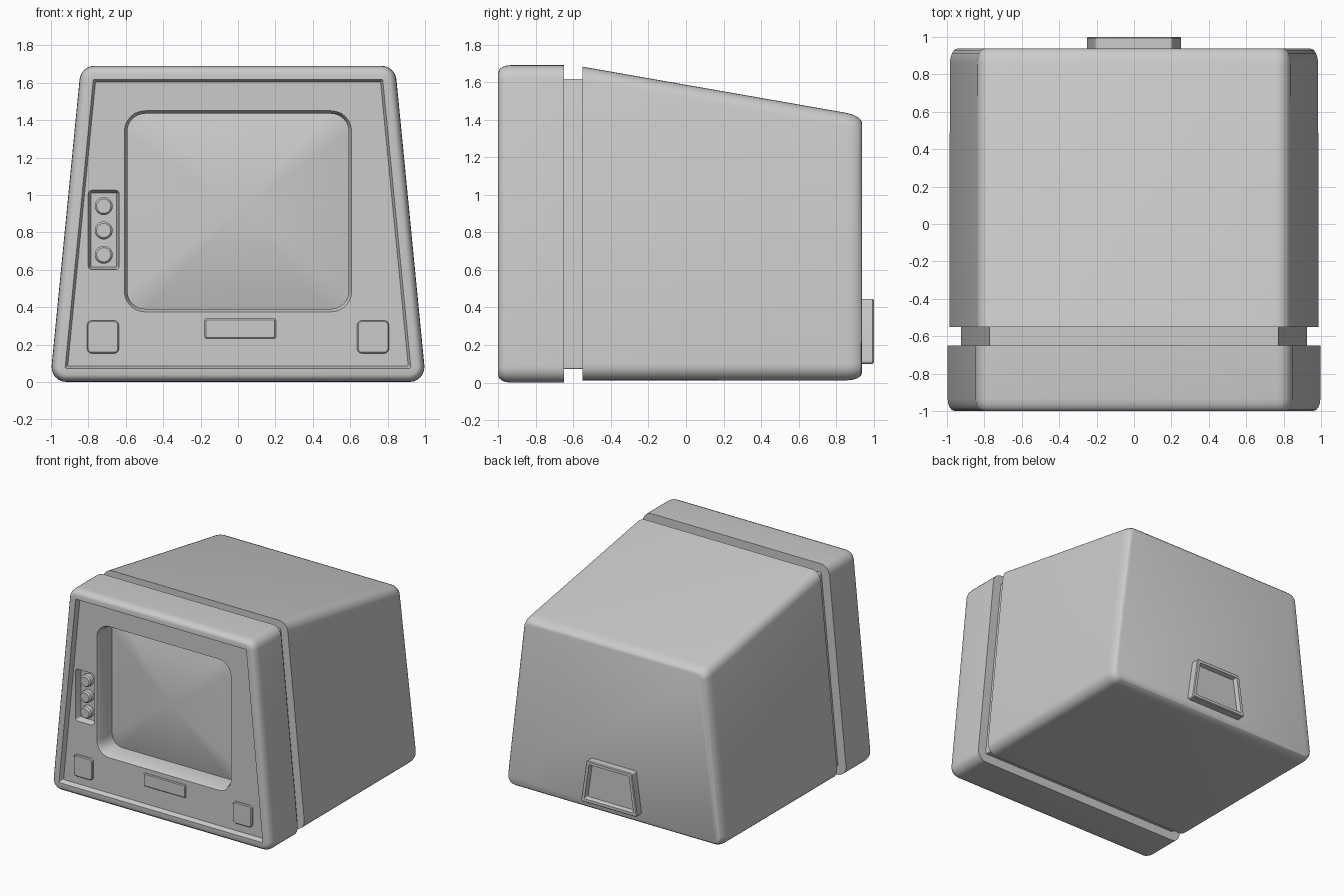
import bpy, bmesh
from math import sin, cos, pi, atan2, sqrt
from mathutils import Vector

if "Cube" in bpy.data.objects:
    bpy.data.objects.remove(bpy.data.objects["Cube"])


def outline(wb, wt, z0, z1, r, inset=0.0, cx=0.0, n=6):
    """Rounded trapezoid in XZ: half widths at bottom and top, optional even inset."""
    k = (wb - wt) / (z1 - z0)
    e = inset * sqrt(1 + k * k)
    wb, wt = wb - k * inset - e, wt + k * inset - e
    z0, z1, r = z0 + inset, z1 - inset, max(r - inset, 0.006)
    c = [Vector(p) for p in ((-wb, z0), (wb, z0), (wt, z1), (-wt, z1))]
    pts = []
    for i in range(4):
        u = (c[i] - c[i - 1]).normalized()
        v = (c[(i + 1) % 4] - c[i]).normalized()
        b = (v - u).normalized()
        centre = c[i] + b * (r / sqrt(1 - b.dot(v) ** 2))
        a0, a1 = atan2(u.y, u.x) - pi / 2, atan2(v.y, v.x) - pi / 2
        if a1 < a0:
            a1 += 2 * pi
        for j in range(n + 1):
            a = a0 + (a1 - a0) * j / n
            pts.append((cx + centre.x + r * cos(a), centre.y + r * sin(a)))
    return pts


def loft(name, rings):
    """Closed solid through XZ outlines placed at successive y values."""
    bm = bmesh.new()
    loops = [[bm.verts.new((x, y, z)) for x, z in pts] for y, pts in rings]
    for a, b in zip(loops, loops[1:]):
        for i in range(len(a)):
            j = (i + 1) % len(a)
            bm.faces.new((a[i], a[j], b[j], b[i]))
    bm.faces.new(loops[0])
    bm.faces.new(loops[-1])
    bmesh.ops.recalc_face_normals(bm, faces=bm.faces)
    me = bpy.data.meshes.new(name)
    bm.to_mesh(me)
    bm.free()
    ob = bpy.data.objects.new(name, me)
    bpy.context.collection.objects.link(ob)
    return ob


def smooth(ob):
    bpy.ops.object.select_all(action='DESELECT')
    ob.select_set(True)
    bpy.context.view_layer.objects.active = ob
    bpy.ops.object.shade_smooth_by_angle(angle=0.55)


def cut(ob, cutter):
    bpy.context.view_layer.objects.active = ob
    m = ob.modifiers.new("cut", 'BOOLEAN')
    m.object, m.operation, m.solver = cutter, 'DIFFERENCE', 'EXACT'
    bpy.ops.object.modifier_apply(modifier=m.name)
    bpy.data.objects.remove(cutter)


def rounding(steps=4):
    """(depth, inset) fractions of a quarter round, from full outline to the cap."""
    return [(sin(pi / 2 * i / steps), 1 - cos(pi / 2 * i / steps)) for i in range(steps + 1)]


PANEL = -0.96

# front bezel: rounded trapezoid with a lip around a sunken panel
shell = (1.005, 0.84, 0.0, 1.69, 0.08)
rings = [(-0.65, outline(*shell))]
rings += [(-0.935 - 0.065 * d, outline(*shell, inset=0.038 * i)) for d, i in rounding()]
rings += [(-1.0, outline(*shell, inset=0.073)), (PANEL, outline(*shell, inset=0.086))]
bezel = loft("front_bezel", rings)

# screen opening and control pocket
hole = (0.608, 0.608, 0.375, 1.45, 0.11)
cut(bezel, loft("screen_cutter", [
    (-1.05, outline(*hole)), (PANEL, outline(*hole)),
    (PANEL + 0.03, outline(*hole, inset=0.016)), (-0.75, outline(*hole, inset=0.016))]))
pocket = (0.083, 0.083, 0.6, 1.025, 0.02)
cut(bezel, loft("pocket_cutter", [
    (-1.05, outline(*pocket, cx=-0.718)), (PANEL, outline(*pocket, cx=-0.718)),
    (PANEL + 0.05, outline(*pocket, inset=0.014, cx=-0.718))]))
smooth(bezel)

# bulging glass screen
edge = outline(*hole, inset=0.01)
zc = 0.9125
rings = [(-0.745, edge)]
for i in range(13):
    s = 1 - i / 12.5
    rings.append((-0.785 - 0.07 * (1 - s * s), [(x * s, zc + (z - zc) * s) for x, z in edge]))
smooth(loft("screen", rings))

# round control buttons
for i, z in enumerate((0.68, 0.81, 0.94)):
    def ring(r):
        return [(-0.718 + r * cos(2 * pi * k / 32), z + r * sin(2 * pi * k / 32)) for k in range(32)]
    smooth(loft(f"control_button_{i + 1}", [
        (PANEL + 0.06, ring(0.048)), (PANEL + 0.012, ring(0.048)),
        (PANEL, ring(0.038))]))


# raised pads and nameplate on the panel
def pad(name, cx, w, z0, z1, r, h):
    p = (w, w, z0, z1, r)
    smooth(loft(name, [(PANEL + 0.02, outline(*p, cx=cx)), (PANEL - h + 0.006, outline(*p, cx=cx)),
                       (PANEL - h, outline(*p, inset=0.006, cx=cx))]))


pad("left_pad", -0.722, 0.085, 0.153, 0.328, 0.025, 0.02)
pad("right_pad", 0.722, 0.085, 0.153, 0.328, 0.025, 0.02)
pad("nameplate", 0.012, 0.19, 0.233, 0.338, 0.008, 0.012)

# groove between bezel and rear housing
smooth(loft("neck", [(y, outline(*shell, inset=0.073)) for y in (-0.67, -0.53)]))


# rear housing with sloping top
def rear(y, inset=0.0):
    return (y, outline(0.995, 0.83, 0.012, 1.682 - 0.175 * (y + 0.55), 0.08, inset=inset))


rings = [rear(-0.55)] + [rear(0.855 + 0.082 * d, 0.038 * i) for d, i in rounding()]
smooth(loft("rear_housing", rings))

# framed socket plate on the back
plate = (0.255, 0.205, 0.1, 0.445, 0.015)
smooth(loft("rear_socket_frame", [
    (0.92, outline(*plate)), (0.994, outline(*plate)), (1.0, outline(*plate, inset=0.006)),
    (1.0, outline(*plate, inset=0.028)), (0.965, outline(*plate, inset=0.036))]))
